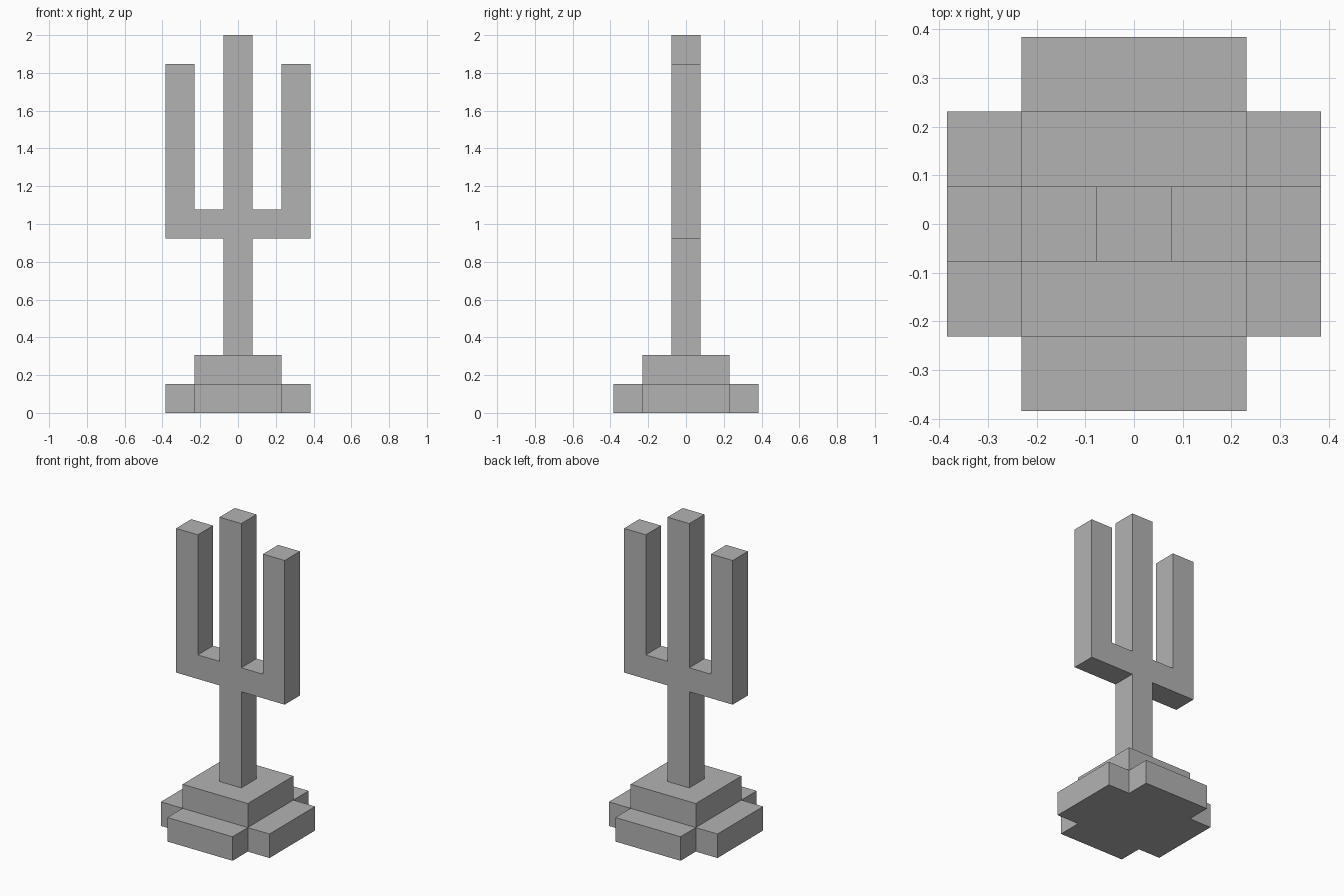
import bpy
import bmesh
from mathutils import Vector

cube = bpy.data.objects.get("Cube")
if cube:
    bpy.data.objects.remove(cube, do_unlink=True)

U = 2 / 13   # one block of the design

grey = bpy.data.materials.new("plain grey")
grey.use_nodes = True
colour = (0.45, 0.45, 0.45, 1)
grey.diffuse_color = colour
grey.node_tree.nodes["Principled BSDF"].inputs["Base Color"].default_value = colour


def prism(name, outline, depth):
    """Extrude a closed outline of 3D points, given in blocks, along depth."""
    bm = bmesh.new()
    face = bm.faces.new([bm.verts.new(Vector(p) * U) for p in outline])
    moved = bmesh.ops.extrude_face_region(bm, geom=[face], use_keep_orig=True)["geom"]
    verts = [v for v in moved if isinstance(v, bmesh.types.BMVert)]
    bmesh.ops.translate(bm, verts=verts, vec=Vector(depth) * U)
    bmesh.ops.recalc_face_normals(bm, faces=bm.faces)
    mesh = bpy.data.meshes.new(name)
    bm.to_mesh(mesh)
    bm.free()
    mesh.materials.append(grey)
    obj = bpy.data.objects.new(name, mesh)
    bpy.context.collection.objects.link(obj)
    return obj


# Cross-shaped foot: one notched corner turned through four quarters
A, B = 1.5, 2.5
foot = []
x, y = 1, 0
for _ in range(4):
    for a, b in ((B, A), (A, A), (A, B)):
        foot.append((a * x - b * y, a * y + b * x, 0))
    x, y = -y, x
prism("cross_foot", foot, (0, 0, 1))

# Square step on the foot
step = [(-A, -A, 1), (A, -A, 1), (A, A, 1), (-A, A, 1)]
prism("square_step", step, (0, 0, 1))

# Stem with two upright arms: half outline mirrored across the middle
half = [(0.5, 2), (0.5, 6), (B, 6), (B, 12), (A, 12), (A, 7), (0.5, 7), (0.5, 13)]
profile = half + [(-px, pz) for px, pz in reversed(half)]
prism("stem_and_arms", [(px, -0.5, pz) for px, pz in profile], (0, 1, 0))
